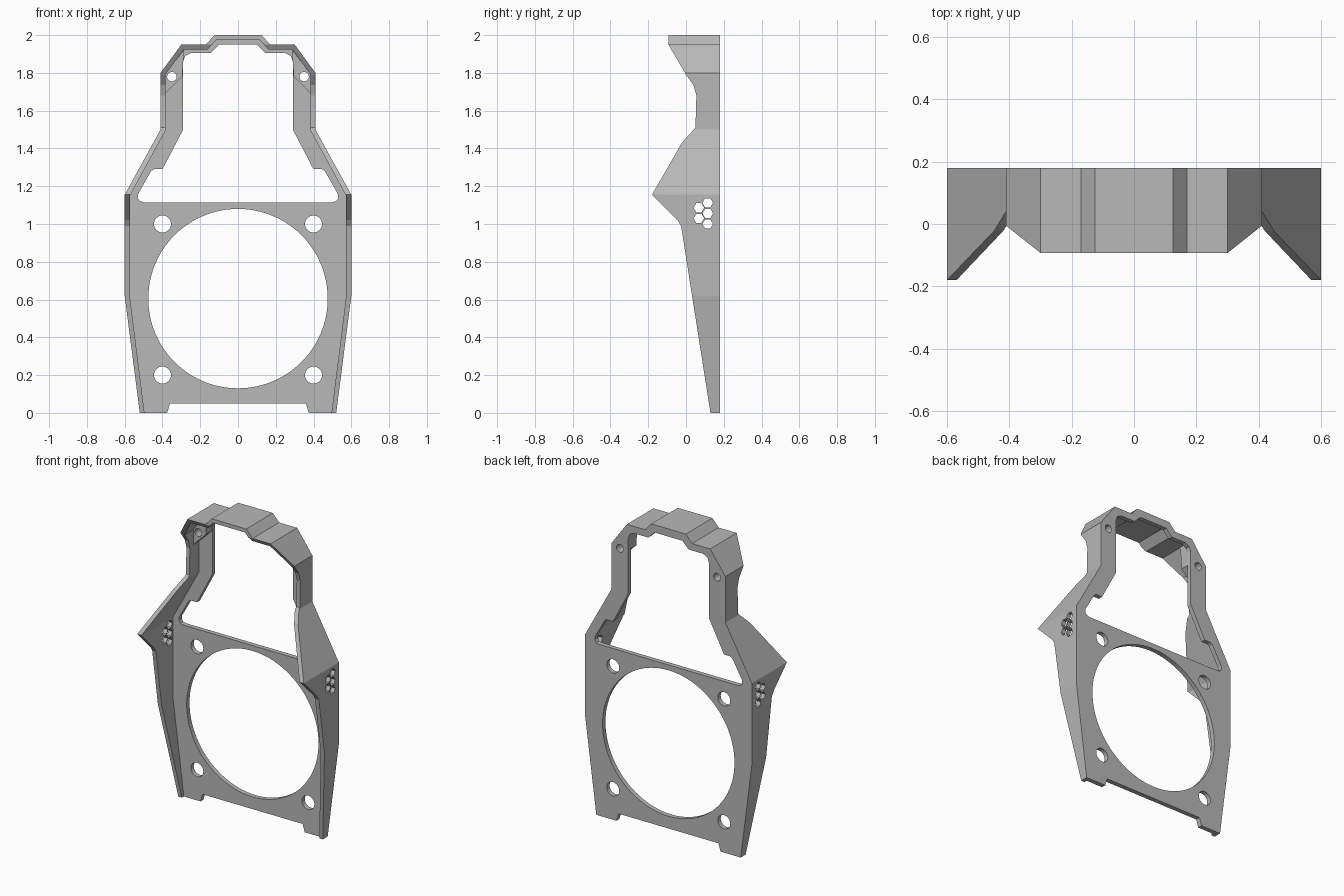
import bpy
from math import cos, sin, tau

cube = bpy.data.objects.get("Cube")
if cube:
    bpy.data.objects.remove(cube)

grey = bpy.data.materials.new("plain grey")
grey.use_nodes = True
grey.diffuse_color = (0.48, 0.48, 0.48, 1)
grey.node_tree.nodes["Principled BSDF"].inputs["Base Color"].default_value = (0.48, 0.48, 0.48, 1)


def prism(name, points, axis, start, end):
    """Extrude a 2D outline: (x, z) along y, or (y, z) along x."""
    def place(p, d):
        return (p[0], d, p[1]) if axis == "y" else (d, p[0], p[1])
    n = len(points)
    verts = [place(p, d) for d in (start, end) for p in points]
    faces = [list(range(n))[::-1], list(range(n, 2 * n))]
    faces += [[i, (i + 1) % n, n + (i + 1) % n, n + i] for i in range(n)]
    mesh = bpy.data.meshes.new(name)
    mesh.from_pydata(verts, [], faces)
    mesh.materials.append(grey)
    obj = bpy.data.objects.new(name, mesh)
    bpy.context.collection.objects.link(obj)
    # Consistent outward normals
    bpy.context.view_layer.objects.active = obj
    bpy.ops.object.mode_set(mode="EDIT")
    bpy.ops.mesh.select_all(action="SELECT")
    bpy.ops.mesh.normals_make_consistent(inside=False)
    bpy.ops.object.mode_set(mode="OBJECT")
    return obj


def circle(cx, cz, radius, sides):
    return [(cx + radius * cos(tau * i / sides), cz + radius * sin(tau * i / sides))
            for i in range(sides)]


def mirrored(half):
    """Close a right-hand outline with its mirror image."""
    return half + [(-x, z) for x, z in reversed(half)]


def combine(obj, cutter, operation="DIFFERENCE"):
    mod = obj.modifiers.new("cut", "BOOLEAN")
    mod.operation, mod.object, mod.solver = operation, cutter, "EXACT"
    bpy.context.view_layer.objects.active = obj
    bpy.ops.object.modifier_apply(modifier=mod.name)
    bpy.data.objects.remove(cutter)


BACK, PLATE_FRONT, BOSS_FRONT = 0.18, 0.15, 0.09

outer = [(0.52, 0), (0.6, 0.62), (0.6, 1.155), (0.41, 1.5), (0.41, 1.8),
         (0.3, 1.95), (0.17, 1.95), (0.125, 2.0)]
inner = [(0.495, 0), (0.573, 0.62), (0.573, 1.148), (0.385, 1.493), (0.385, 1.79),
         (0.287, 1.925), (0.16, 1.925), (0.115, 1.975)]

# Outer shell: thin band around the outline, trimmed to the side silhouette
shell = prism("outer_shell", mirrored(outer) + mirrored(inner)[::-1], "y", -0.4, 0.4)
silhouette = [(0.145, -0.1), (-0.018, 0.94), (-0.026, 0.99), (-0.045, 1.02),
              (-0.18, 1.155), (-0.022, 1.43), (0.05, 1.51), (0.055, 1.68),
              (0.04, 1.735), (0, 1.79), (-0.093, 1.95), (-0.093, 2.1),
              (BACK, 2.1), (BACK, -0.1)]
combine(shell, prism("trim", silhouette, "x", -1, 1), "INTERSECT")

# Hexagonal vents through both side walls
for y, count, z in ((0.115, 3, 1.0), (0.068, 2, 1.03)):
    for i in range(count):
        combine(shell, prism("vent", circle(y, z + i * 0.056, 0.028, 6), "x", -1, 1))

# Back plate with feet, upper window and fan opening
plate = prism("back_plate", mirrored([(0.36, 0.05), (0.375, 0)] + inner),
              "y", PLATE_FRONT, BACK)
window = [(0.5, 1.115), (0.52, 1.121), (0.531, 1.138), (0.528, 1.16), (0.46, 1.28),
          (0.445, 1.29), (0.4, 1.29), (0.29, 1.5), (0.29, 1.86), (0.28, 1.89),
          (0.25, 1.905), (0.145, 1.905), (0.1, 1.95)]
combine(plate, prism("window", mirrored(window), "y", -1, 1))
combine(plate, prism("fan_opening", circle(0, 0.605, 0.475, 96), "y", -1, 1))

for name, side in (("left", 1), ("right", -1)):
    # Corner boss behind the top chamfer
    outline = [(0.387, 1.69), (0.295, 1.78), (0.29, 1.86), (0.285, 1.925), (0.387, 1.79)]
    boss = prism(name + "_corner_boss", [(side * x, z) for x, z in outline],
                 "y", BOSS_FRONT, PLATE_FRONT)
    # Screw holes
    combine(boss, prism("hole", circle(side * 0.35, 1.78, 0.025, 24), "y", -1, 1))
    for x, z, radius in ((0.35, 1.78, 0.025), (0.4, 1.0, 0.045), (0.4, 0.2, 0.045)):
        combine(plate, prism("hole", circle(side * x, z, radius, 32), "y", -1, 1))
